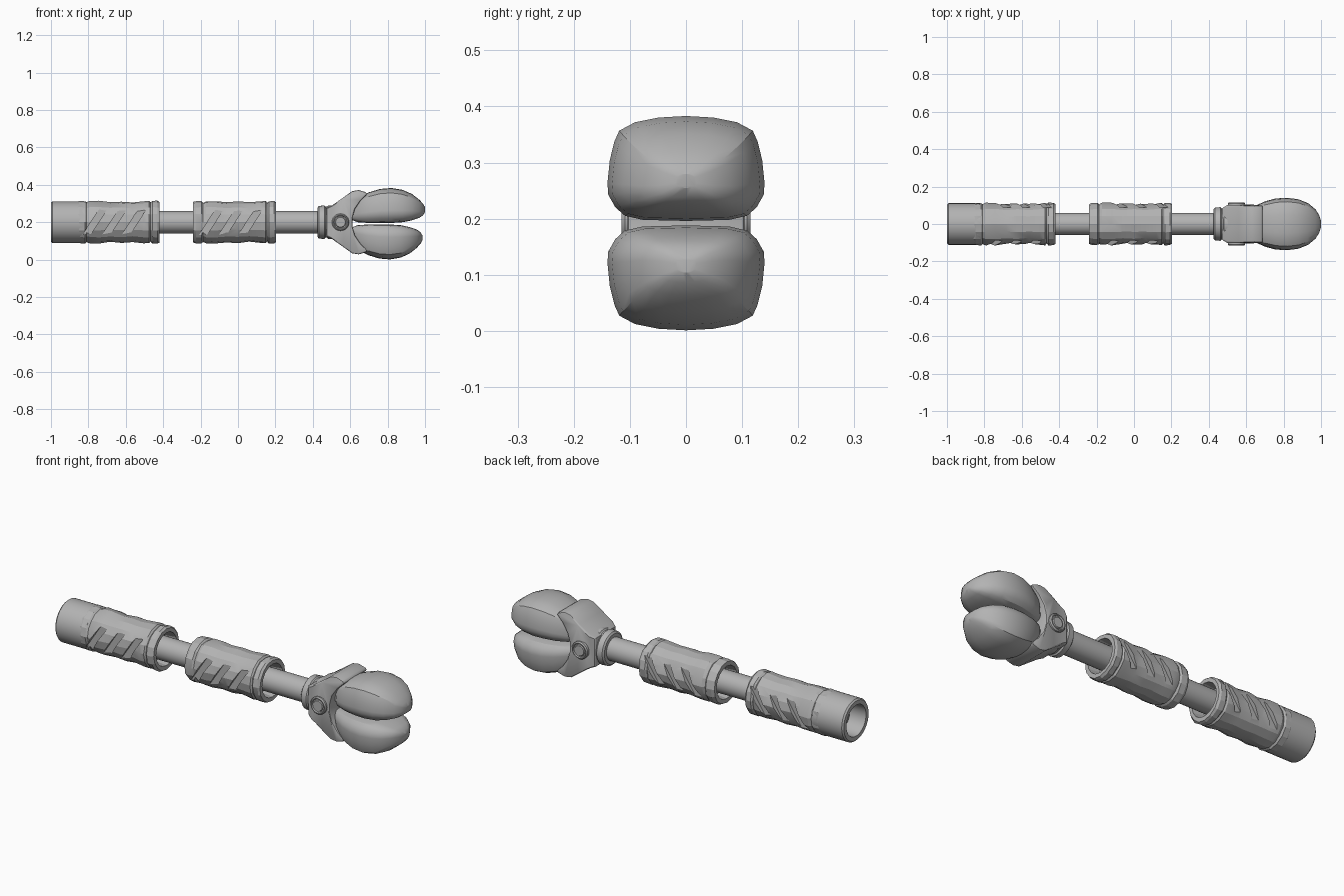
import bpy, bmesh, math, random
from mathutils import Vector

random.seed(4)
if "Cube" in bpy.data.objects:
    bpy.data.objects.remove(bpy.data.objects["Cube"], do_unlink=True)

AXIS_Z = 0.2
grey = bpy.data.materials.new("plain_grey")
grey.use_nodes = True
grey.diffuse_color = (0.45, 0.45, 0.45, 1)
bsdf = grey.node_tree.nodes["Principled BSDF"]
bsdf.inputs["Base Color"].default_value = grey.diffuse_color
bsdf.inputs["Roughness"].default_value = 0.7


def finish(name, bm):
    bmesh.ops.recalc_face_normals(bm, faces=bm.faces)
    mesh = bpy.data.meshes.new(name)
    bm.to_mesh(mesh)
    bm.free()
    mesh.materials.append(grey)
    obj = bpy.data.objects.new(name, mesh)
    bpy.context.collection.objects.link(obj)
    return obj


def activate(obj):
    bpy.ops.object.select_all(action='DESELECT')
    obj.select_set(True)
    bpy.context.view_layer.objects.active = obj


def smooth(obj, degrees):
    activate(obj)
    bpy.ops.object.shade_smooth_by_angle(angle=math.radians(degrees))


def add_modifier(obj, kind, **settings):
    mod = obj.modifiers.new(kind.title(), kind)
    for key, value in settings.items():
        setattr(mod, key, value)
    activate(obj)
    bpy.ops.object.modifier_apply(modifier=mod.name)


def loft(name, rings, closed=False):
    """Bridge rings of points; either cap the ends or join last to first."""
    bm = bmesh.new()
    loops = [[bm.verts.new(p) for p in ring] for ring in rings]
    pairs = list(zip(loops, loops[1:]))
    if closed:
        pairs.append((loops[-1], loops[0]))
    else:
        bm.faces.new(loops[0])
        bm.faces.new(loops[-1])
    for a, b in pairs:
        for i in range(len(a)):
            j = (i + 1) % len(a)
            bm.faces.new((a[i], a[j], b[j], b[i]))
    return finish(name, bm)


def lathe(name, profile, x0=0, sides=32, closed=False, rough=0):
    """Turn (x, radius) points about the long axis."""
    rings = []
    for x, r in profile:
        ring = []
        for i in range(sides):
            a = math.tau * i / sides
            rr = r + (random.uniform(-rough, rough) if r > 0.1 else 0)
            ring.append((x0 + x, rr * math.cos(a), AXIS_Z + rr * math.sin(a)))
        rings.append(ring)
    return loft(name, rings, closed)


def slanted_cutter(x, side):
    bm = bmesh.new()
    bmesh.ops.create_cube(bm, size=1)
    for v in bm.verts:
        z = v.co.z * 0.15
        v.co = Vector((x + v.co.x * 0.042 + z * 0.65,
                       side * 0.122 + v.co.y * 0.066, AXIS_Z + 0.005 + z))
    return finish("groove_cutter", bm)


def grip(name, x0):
    outer = [(0, 0.086), (0, 0.107), (0.015, 0.113), (0.045, 0.113), (0.054, 0.106),
             (0.07, 0.112), (0.12, 0.113), (0.18, 0.107), (0.24, 0.111),
             (0.3, 0.106), (0.36, 0.112), (0.388, 0.113), (0.396, 0.106),
             (0.405, 0.113), (0.432, 0.114), (0.443, 0.107), (0.443, 0.087)]
    inner = [(0.38, 0.08), (0.37, 0.05), (0.07, 0.05), (0.06, 0.08)]
    obj = lathe(name, outer + inner, x0, sides=16, closed=True, rough=0.0025)
    # three slanted grooves on each flank
    for side, shift in ((-1, 0), (1, 0.05)):
        for k in range(3):
            cutter = slanted_cutter(x0 + 0.1 + shift + k * 0.105, side)
            add_modifier(obj, 'BOOLEAN', object=cutter, operation='DIFFERENCE', solver='EXACT')
            bpy.data.objects.remove(cutter, do_unlink=True)
    smooth(obj, 18)


# Shaft, hollow tail and the two grips
smooth(lathe("shaft", [(-0.92, 0.06), (0.46, 0.06)]), 40)
tail = [(-1, 0.082), (-1, 0.104), (-0.992, 0.111), (-0.82, 0.111),
        (-0.82, 0.05), (-0.88, 0.05), (-0.88, 0.078)]
smooth(lathe("tail_tube", tail, closed=True), 40)
grip("rear_grip", -0.863)
grip("front_grip", -0.24)

# Collar behind the yoke
collar = [(0.425, 0.062), (0.425, 0.078), (0.432, 0.087), (0.462, 0.09),
          (0.468, 0.083), (0.476, 0.083), (0.482, 0.09), (0.52, 0.09)]
smooth(lathe("collar", collar), 35)

# Forked yoke: half outline mirrored about the axis, extruded across and bevelled
half = [(0.47, 0.076), (0.5, 0.088), (0.56, 0.13), (0.61, 0.166), (0.645, 0.172),
        (0.685, 0.16), (0.69, 0.148), (0.655, 0.115), (0.625, 0.07), (0.612, 0.025)]
outline = half + [(x, -h) for x, h in reversed(half)]


def yoke_width(x, h):
    return min(0.085 + 0.4 * (x - 0.47), 0.104) - 0.09 * max(0, abs(h) - 0.09)


yoke = loft("yoke", [[(x, s * yoke_width(x, h), AXIS_Z + h) for x, h in outline]
                     for s in (-1, 1)])
add_modifier(yoke, 'BEVEL', width=0.012, segments=2, limit_method='ANGLE',
             angle_limit=math.radians(50))
smooth(yoke, 30)

# Pivot pin with a ringed head on each side
pin_profile = [(0, 0), (0.113, 0), (0.113, 0.026), (0.108, 0.029), (0.108, 0.034),
               (0.115, 0.037), (0.115, 0.041), (0.109, 0.046), (0.095, 0.046)]
for label, side in (("front", -1), ("back", 1)):
    rings = [[(0.548 + max(r, 0.001) * math.cos(math.tau * i / 24), side * y,
               AXIS_Z + max(r, 0.001) * math.sin(math.tau * i / 24)) for i in range(24)]
             for y, r in pin_profile[1:]]
    smooth(loft(label + "_pivot_head", rings), 35)

# Jaws: stations of (x, inner height, outer height, half width)
stations = [(0.6, 0.215, 0.27, 0.05), (0.64, 0.2, 0.33, 0.092), (0.7, 0.196, 0.36, 0.12),
            (0.76, 0.196, 0.378, 0.136), (0.82, 0.196, 0.383, 0.14),
            (0.88, 0.2, 0.373, 0.132), (0.93, 0.21, 0.351, 0.112),
            (0.97, 0.224, 0.32, 0.079), (0.99, 0.238, 0.298, 0.047),
            (1.0, 0.255, 0.28, 0.018)]
# Boxy cross-section with a bevelled inner edge: (across, up)
section = [(0, 0), (0.55, 0.01), (0.78, 0.05), (0.9, 0.13), (0.99, 0.25), (1, 0.36),
           (0.97, 0.58), (0.91, 0.76), (0.85, 0.86), (0.65, 0.94), (0.35, 0.985), (0, 1)]
section += [(-u, v) for u, v in reversed(section[1:-1])]


def jaw(name, flip):
    rings = []
    for x, lo, hi, w in stations:
        ring = []
        for u, v in section:
            z = lo + v * (hi - lo)
            px = 0.6 + (x - 0.6) * 0.965 if flip else x
            ring.append((px, u * w, 0.384 - z if flip else z))
        rings.append(ring)
    smooth(loft(name, rings), 28)


jaw("upper_jaw", False)
jaw("lower_jaw", True)
